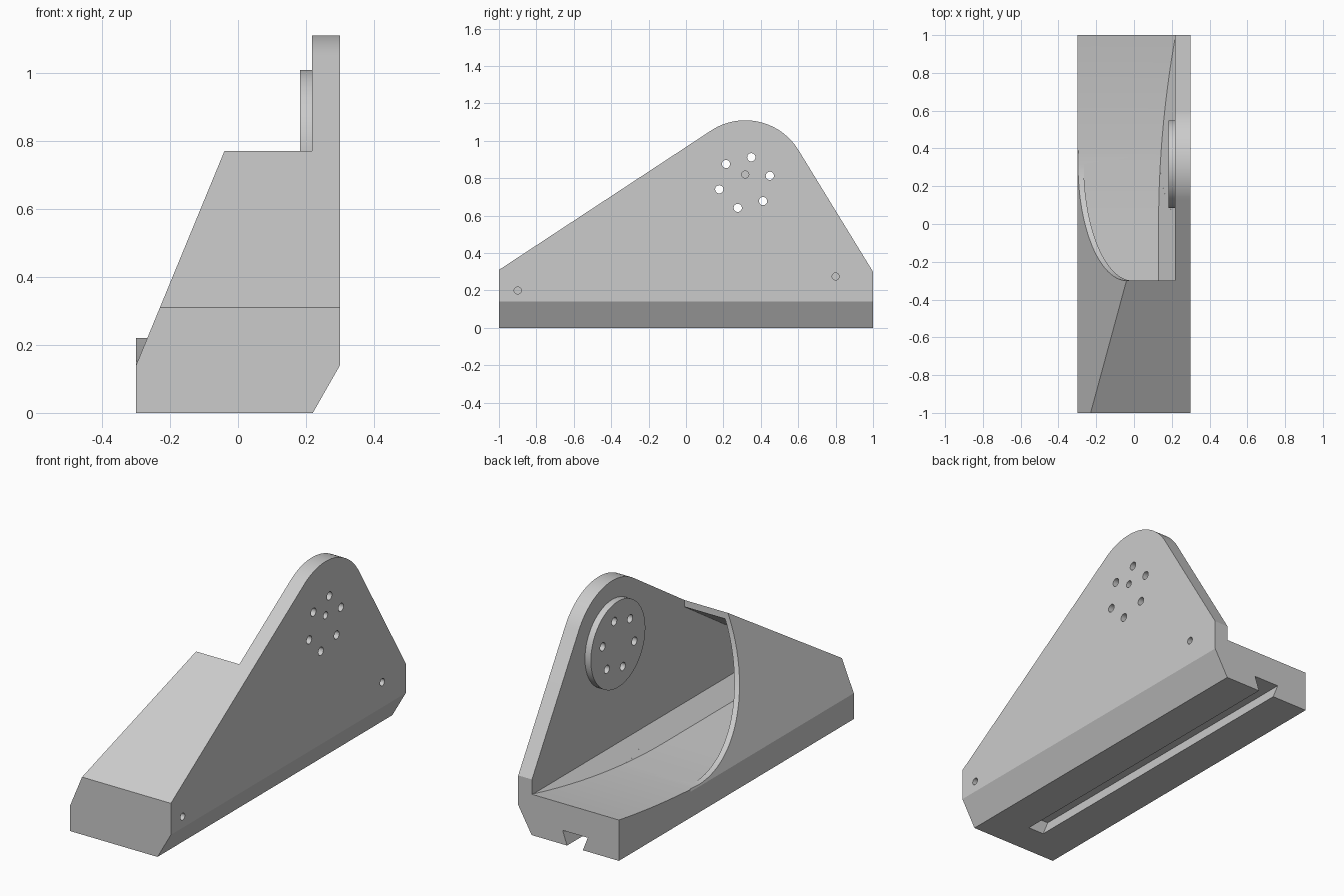
import bpy, bmesh
from math import sin, cos, radians, pi

if "Cube" in bpy.data.objects:
    bpy.data.objects.remove(bpy.data.objects["Cube"])

CY, CZ = 0.317, 0.777      # pivot centre shared by the rounded tip, disc and opening


def prism(name, pts, axis, a, b):
    """Extrude a profile along x (pts = y,z) or along y (pts = x,z)."""
    bm = bmesh.new()
    rings = []
    for t in (a, b):
        rings.append([bm.verts.new((t, p, q) if axis == 'x' else (p, t, q)) for p, q in pts])
    n = len(pts)
    bm.faces.new(rings[0])
    bm.faces.new(rings[1][::-1])
    for i in range(n):
        j = (i + 1) % n
        bm.faces.new((rings[0][i], rings[1][i], rings[1][j], rings[0][j]))
    bmesh.ops.recalc_face_normals(bm, faces=bm.faces[:])
    me = bpy.data.meshes.new(name)
    bm.to_mesh(me)
    bm.free()
    ob = bpy.data.objects.new(name, me)
    bpy.context.collection.objects.link(ob)
    return ob


def arc(cy, cz, ry, rz, a0, a1, n):
    return [(cy + ry * cos(radians(a0 + (a1 - a0) * i / n)),
             cz + rz * sin(radians(a0 + (a1 - a0) * i / n))) for i in range(n + 1)]


def disc(name, y, z, r, a, b, n=32):
    return prism(name, arc(y, z, r, r, 0, 360, n)[:-1], 'x', a, b)


def boolean(ob, other, op='DIFFERENCE'):
    other.hide_render = True
    m = ob.modifiers.new(op, 'BOOLEAN')
    m.operation, m.solver, m.object = op, 'EXACT', other
    bpy.context.view_layer.objects.active = ob
    bpy.ops.object.modifier_apply(modifier=m.name)
    bpy.data.objects.remove(other)


def floor_z(y):
    return 0.14 + 0.08 * max(y, 0) ** 2


# main body: side outline with rounded tip
outline = [(-1, 0), (1, 0), (1, 0.30)] + arc(CY, CZ, 0.333, 0.333, 31.4, 124.5, 28) + [(-1, 0.31)]
body = prism("bracket_body", outline, 'x', -0.3, 0.3)

# sloped left side and lower right chamfer
boolean(body, prism("slope_cutter", [(-0.341, 0.04), (0.1375, 1.2), (-0.5, 1.2), (-0.5, 0.04)], 'y', -1.1, 0.39))
boolean(body, prism("chamfer_cutter", [(0.163, -0.1), (0.357, 0.24), (0.5, 0.24), (0.5, -0.1)], 'y', -1.1, 1.1))

# round opening running out to the rear over the curved floor
curve = [(CY + (1.1 - CY) * i / 14, floor_z(CY + (1.1 - CY) * i / 14)) for i in range(15)]
opening = prism("opening_cutter",
                arc(CY, CZ, 0.617, CZ - floor_z(CY), 180, 270, 28)[:-1] + curve + [(1.1, 1.3), (-0.3, 1.3)],
                'x', -0.6, 0.218)
boolean(opening, prism("opening_section", [(-0.7, -0.018), (-0.0475, -0.018), (0.218, 0.218), (0.3, 0.291),
                                           (0.3, 1.4), (-0.7, 1.4)], 'y', -1.5, 1.5), 'INTERSECT')

# hollow inside the front of the housing
inner_floor = [(y, floor_z(y)) for y in (-0.96, 0, 0.08, 0.16, 0.24, CY)]
cavity = prism("cavity_cutter", inner_floor + [(CY, 1.139), (-0.96, 0.30)], 'x', -0.6, 0.218)
boolean(cavity, prism("cavity_section", [(-0.294, 0.08), (0.0625, 0.08), (0.218, 0.218), (0.3, 0.291),
                                         (0.3, 1.4), (0.25, 1.4)], 'y', -1.5, 1.5), 'INTERSECT')
boolean(body, cavity)
boolean(body, opening)

# dovetail slot in the underside
boolean(body, prism("slot_cutter", [(-0.077, -0.02), (0.002, -0.02), (0.035, 0.075), (-0.115, 0.075)],
                    'y', -0.82, 1.1))

# raised mounting disc with six through holes
boolean(body, disc("mount_disc", CY, CZ, 0.232, 0.183, 0.25, 64), 'UNION')
for k in range(6):
    a = radians(15 + 60 * k)
    boolean(body, disc("bolt_hole", CY - 0.004 + 0.14 * cos(a), CZ + 0.14 * sin(a), 0.022, 0.1, 0.4, 24))

# blind pin holes in the right face
for y, z in ((-0.9, 0.2), (0.8, 0.275), (0.317, 0.82)):
    boolean(body, disc("pin_hole", y, z, 0.019, 0.25, 0.4, 24))

bpy.ops.object.select_all(action='DESELECT')
body.select_set(True)
bpy.context.view_layer.objects.active = body
bpy.ops.object.shade_smooth_by_angle(angle=radians(20))
